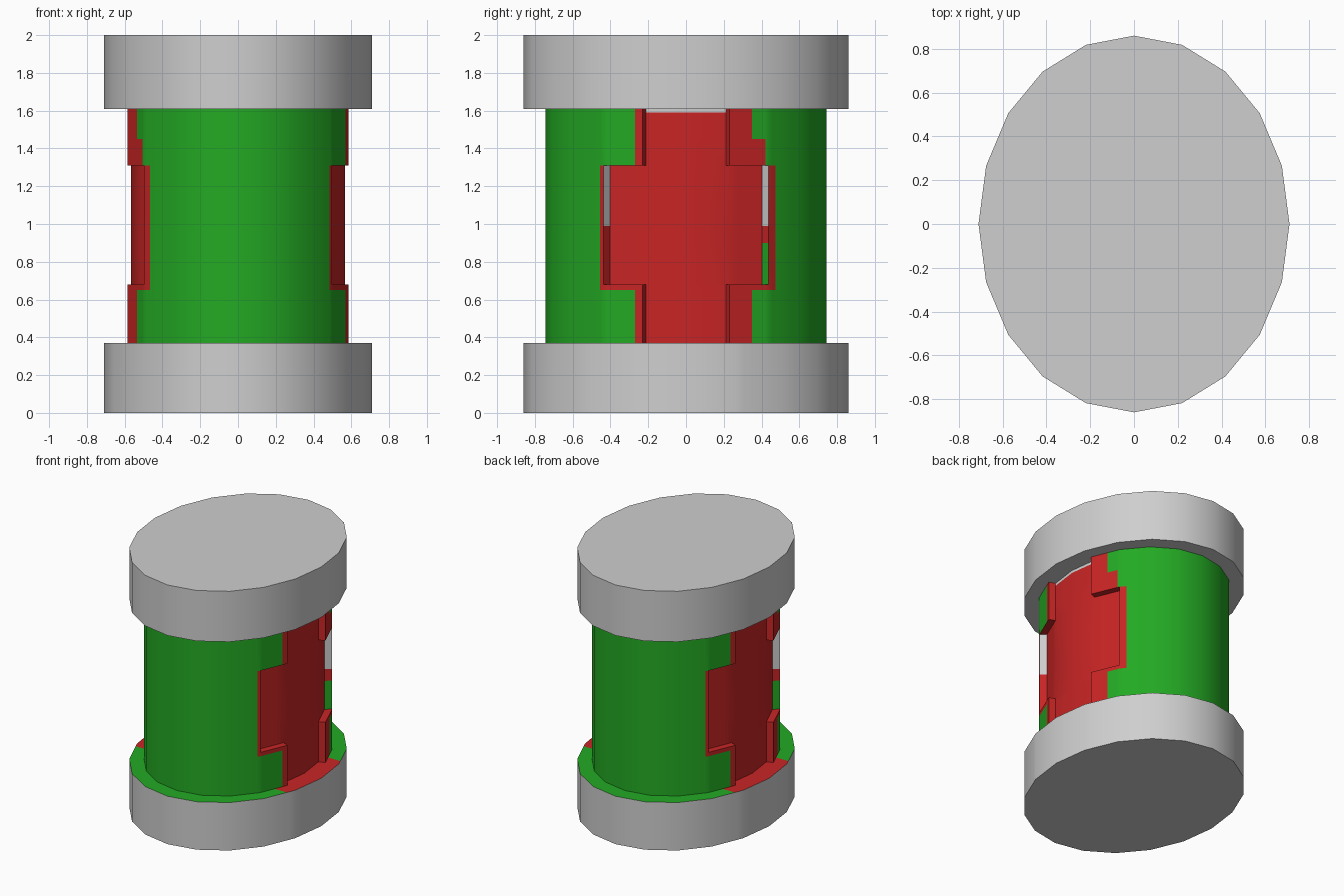
import bpy, bmesh, math
from mathutils import Matrix

if "Cube" in bpy.data.objects:
    bpy.data.objects.remove(bpy.data.objects["Cube"])

SIDES = 20
Z_LOW, Z_HIGH = 0.37, 1.61          # body limits between the caps
BAR_LOW, BAR_HIGH = 0.68, 1.31      # horizontal bar of the cross


def material(name, rgb):
    m = bpy.data.materials.new(name)
    m.diffuse_color = (*rgb, 1)
    m.use_nodes = True
    m.node_tree.nodes["Principled BSDF"].inputs["Base Color"].default_value = m.diffuse_color
    return m


GREEN = material("green", (0.017, 0.40, 0.017))
RED = material("red", (0.58, 0.018, 0.018))
GREY = material("light grey", (0.62, 0.62, 0.62))


def oval_drum(rx, ry, z0, z1):
    """Low-poly oval cylinder with corners on the x and y axes."""
    bm = bmesh.new()
    bmesh.ops.create_cone(bm, cap_ends=True, segments=SIDES, radius1=1, radius2=1, depth=1)
    bmesh.ops.transform(bm, verts=bm.verts, matrix=Matrix.Translation((0, 0, (z0 + z1) / 2))
                        @ Matrix.Diagonal((rx, ry, z1 - z0, 1)))
    return bm


def cut(bm, axis, values):
    """Split all faces along planes across one axis."""
    for v in values:
        co = [0, 0, 0]
        no = [0, 0, 0]
        co[axis], no[axis] = v, 1
        bmesh.ops.bisect_plane(bm, geom=bm.verts[:] + bm.edges[:] + bm.faces[:],
                               dist=1e-5, plane_co=co, plane_no=no)


def finish(bm, name, mats):
    bmesh.ops.recalc_face_normals(bm, faces=bm.faces)
    me = bpy.data.meshes.new(name)
    bm.to_mesh(me)
    bm.free()
    ob = bpy.data.objects.new(name, me)
    bpy.context.collection.objects.link(ob)
    for m in mats:
        me.materials.append(m)
    bpy.ops.object.select_all(action='DESELECT')
    ob.select_set(True)
    bpy.context.view_layer.objects.active = ob
    bpy.ops.object.shade_smooth_by_angle(angle=math.radians(30))
    return ob


# Top cap
finish(oval_drum(0.71, 0.86, Z_HIGH, 2.0), "top_cap", [GREY])

# Bottom cap: its upper rim is green, red in front of the crosses
bm = oval_drum(0.71, 0.86, 0, Z_LOW)
cut(bm, 0, [0])
cut(bm, 1, [-0.33, -0.31, 0.31, 0.33])
for f in bm.faces:
    c = f.calc_center_median()
    if c.z > Z_LOW - 0.01:
        y = c.y * (1 if c.x > 0 else -1)
        f.material_index = 2 if -0.33 < y < 0.31 else 1
finish(bm, "bottom_cap", [GREY, GREEN, RED])

# Body with a cross sunk into both x sides
RX, RY = 0.615, 0.745
bm = oval_drum(RX, RY, Z_LOW - 0.02, Z_HIGH + 0.02)
bmesh.ops.delete(bm, geom=[f for f in bm.faces if len(f.verts) > 4], context='FACES')
cut(bm, 2, [BAR_LOW, BAR_HIGH])
cross = []
for f in bm.faces:
    c = f.calc_center_median()
    reach = 0.44 if BAR_LOW < c.z < BAR_HIGH else 0.23
    if abs(c.y) < reach and abs(c.x) > 0.3:
        cross.append(f)
before = set(bm.faces) - set(cross)
new = bmesh.ops.extrude_face_region(bm, geom=cross)["geom"]
old = [f for f in cross if f.is_valid and f not in new]
if old:
    bmesh.ops.delete(bm, geom=old, context='FACES_ONLY')
floor = {g for g in new if isinstance(g, bmesh.types.BMFace)}
for v in (g for g in new if isinstance(g, bmesh.types.BMVert)):
    v.co.x *= 0.92
    v.co.y *= 0.92
for f in bm.faces:                   # 0 outside, 1 cross floor, 2 cross walls
    f.material_index = 0 if f in before else 1 if f in floor else 2

# Split along the edges of the painted areas, then colour by position
cut(bm, 1, [s * y for y in (0.27, 0.35, 0.42, 0.455, 0.475) for s in (-1, 1)])
cut(bm, 2, [0.65, 0.90, 0.99, 1.45, 1.59])
for f in bm.faces:
    c = f.calc_center_median()
    y = c.y * (1 if c.x > 0 else -1)
    in_bar = BAR_LOW < c.z < BAR_HIGH
    if f.material_index == 0:        # red border around the cross
        if 0.65 < c.z < BAR_HIGH:
            red = -0.455 < y < 0.475
        elif BAR_HIGH < c.z < 1.45:
            red = -0.27 < y < 0.42
        else:
            red = -0.27 < y < 0.35
        f.material_index = 1 if red and abs(c.x) > 0.3 else 0
    elif f.material_index == 1:      # thin grey line at the top of the floor
        f.material_index = 2 if c.z > 1.59 else 1
    else:                            # end walls of the horizontal bar
        end_wall = in_bar and abs(c.y) > 0.3 and abs(c.z - BAR_LOW) > 1e-3 and abs(c.z - BAR_HIGH) > 1e-3
        if end_wall and c.z > 0.99:
            f.material_index = 2
        elif end_wall and y > 0 and c.z < 0.90:
            f.material_index = 0
        else:
            f.material_index = 1
finish(bm, "body", [GREEN, RED, GREY])
